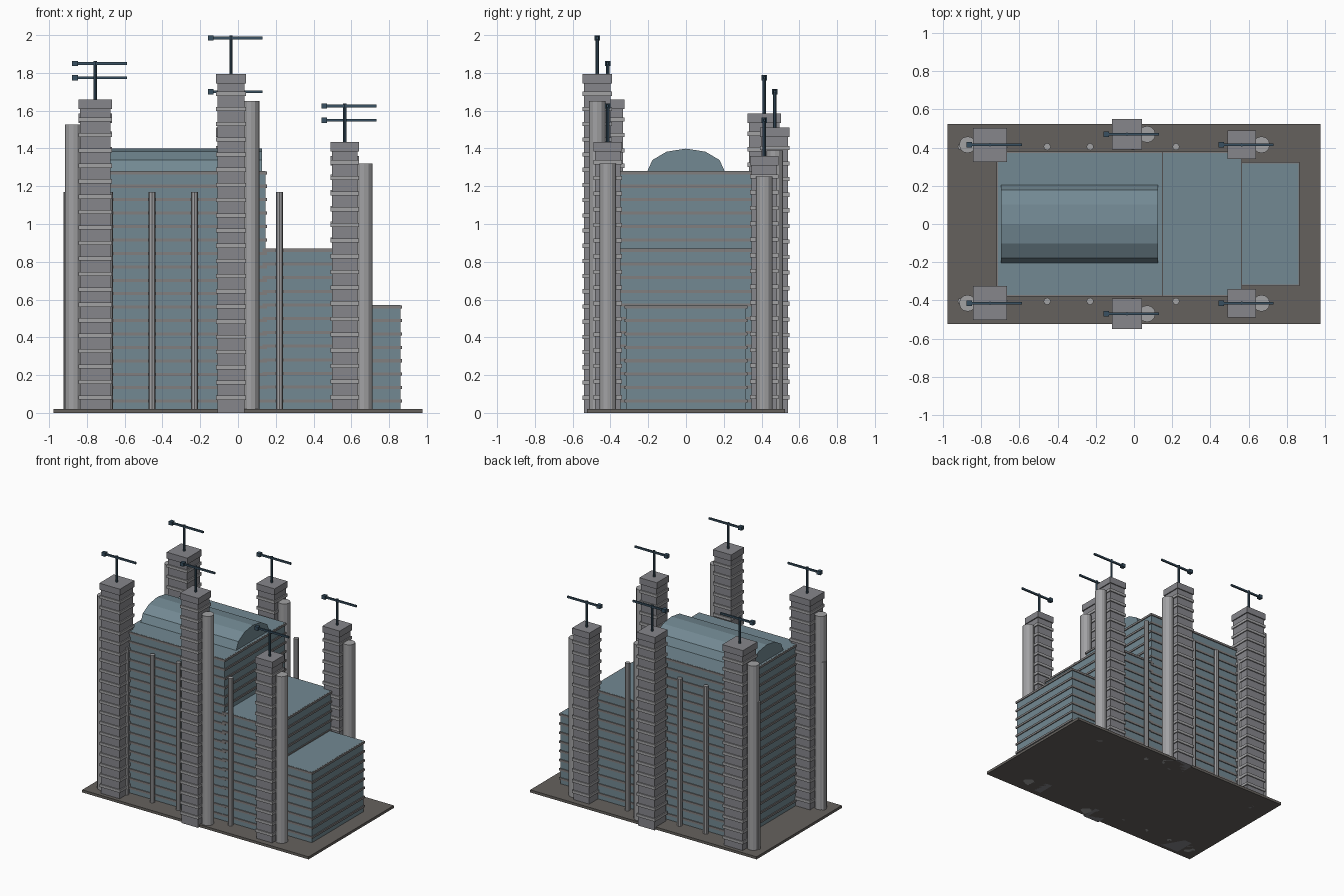
import bpy, bmesh, math
from mathutils import Matrix, Vector

if "Cube" in bpy.data.objects:
    bpy.data.objects.remove(bpy.data.objects["Cube"])


def material(name, rgb):
    m = bpy.data.materials.new(name)
    m.diffuse_color = (*rgb, 1)
    m.use_nodes = True
    m.node_tree.nodes["Principled BSDF"].inputs["Base Color"].default_value = m.diffuse_color
    return m


GLASS = material("blue_glass", (0.17, 0.25, 0.29))
SLAB = material("slab_grey", (0.22, 0.21, 0.21))
STEEL = material("tower_steel", (0.24, 0.24, 0.26))
BAND = material("light_steel", (0.36, 0.36, 0.37))
PAVING = material("paving", (0.13, 0.12, 0.11))
CRANE = material("crane_blue", (0.04, 0.08, 0.12))


def box(bm, x0, x1, y0, y1, z0, z1):
    c = Vector(((x0 + x1) / 2, (y0 + y1) / 2, (z0 + z1) / 2))
    s = Matrix.Diagonal((x1 - x0, y1 - y0, z1 - z0, 1))
    bmesh.ops.create_cube(bm, size=1, matrix=Matrix.Translation(c) @ s)


def tube(bm, x, y, z0, z1, r, sides):
    bmesh.ops.create_cone(bm, cap_ends=True, segments=sides, radius1=r, radius2=r,
                          depth=z1 - z0, matrix=Matrix.Translation((x, y, (z0 + z1) / 2)))


def finish(bm, name, mat):
    me = bpy.data.meshes.new(name)
    bm.to_mesh(me)
    bm.free()
    me.materials.append(mat)
    ob = bpy.data.objects.new(name, me)
    bpy.context.collection.objects.link(ob)
    return ob


# Ground plinth
bm = bmesh.new()
box(bm, -0.977, 0.977, -0.525, 0.525, 0, 0.02)
finish(bm, "plinth", PAVING)


# Stepped glass blocks with thin floor slabs
def block(name, x0, x1, hy, h, floors):
    e = 0.007
    bm = bmesh.new()
    box(bm, x0 + e, x1 - e, -hy + e, hy - e, 0.001, h)
    finish(bm, name + "_glass", GLASS)
    bm = bmesh.new()
    for i in range(1, floors + 1):
        z = h * i / floors - 0.001
        box(bm, x0, x1, -hy, hy, z - 0.016, z)
    finish(bm, name + "_floor_slabs", SLAB)


block("high_block", -0.72, 0.153, 0.38, 1.28, 18)
block("middle_block", 0.13, 0.567, 0.38, 0.87, 12)
block("low_block", 0.55, 0.868, 0.325, 0.57, 8)

# Barrel vault roof: squashed twelve-sided half cylinder
bm = bmesh.new()
ends = []
for x in (-0.697, 0.127):
    ends.append([bm.verts.new((x, 0.205 * math.cos(math.radians(a)),
                               1.279 + 0.12 * math.sin(math.radians(a))))
                 for a in range(0, 181, 30)])
    bm.faces.new(ends[-1])
for i in range(7):
    j = (i + 1) % 7
    bm.faces.new((ends[0][i], ends[0][j], ends[1][j], ends[1][i]))
bmesh.ops.recalc_face_normals(bm, faces=bm.faces)
finish(bm, "barrel_vault", GLASS)


# Service tower with bands, cap, riser pipe and roof crane
def tower(name, x, y, w, h, pipe_dx):
    r = w / 2
    c = r - 0.008
    bm = bmesh.new()
    box(bm, x - c, x + c, y - c, y + c, 0, h - 0.01)
    box(bm, x - r, x + r, y - r, y + r, h - 0.05, h)
    finish(bm, name + "_core", STEEL)
    bm = bmesh.new()
    n = round((h - 0.05) / 0.081)
    for i in range(1, n):
        z = (h - 0.025) * i / n
        box(bm, x - r, x + r, y - r, y + r, z - 0.011, z + 0.011)
    finish(bm, name + "_bands", BAND)
    bm = bmesh.new()
    tube(bm, x + pipe_dx, y, 0, h * 0.92, 0.044, 12)
    finish(bm, name + "_riser_pipe", BAND)
    bm = bmesh.new()
    tube(bm, x, y, h, h + 0.203, 0.009, 8)
    z = h + 0.19
    box(bm, x - 0.11, x + 0.167, y - 0.006, y + 0.006, z - 0.007, z + 0.007)
    box(bm, x - 0.123, x - 0.093, y - 0.015, y + 0.015, z - 0.014, z + 0.014)
    finish(bm, name + "_crane", CRANE)


for side, s, heights in (("front", -1, (1.66, 1.795, 1.435)),
                         ("back", 1, (1.585, 1.51, 1.36))):
    tower(side + "_left_tower", -0.755, s * 0.415, 0.178, heights[0], -0.117)
    tower(side + "_middle_tower", -0.037, s * 0.47, 0.158, heights[1], 0.106)
    tower(side + "_right_tower", 0.565, s * 0.415, 0.15, heights[2], 0.103)

    # Slim pipes along the long facade
    bm = bmesh.new()
    for i in range(6):
        tube(bm, -0.905 + 0.225 * i, s * 0.405, 0, 1.17, 0.019, 8)
    finish(bm, side + "_slim_pipes", BAND)
